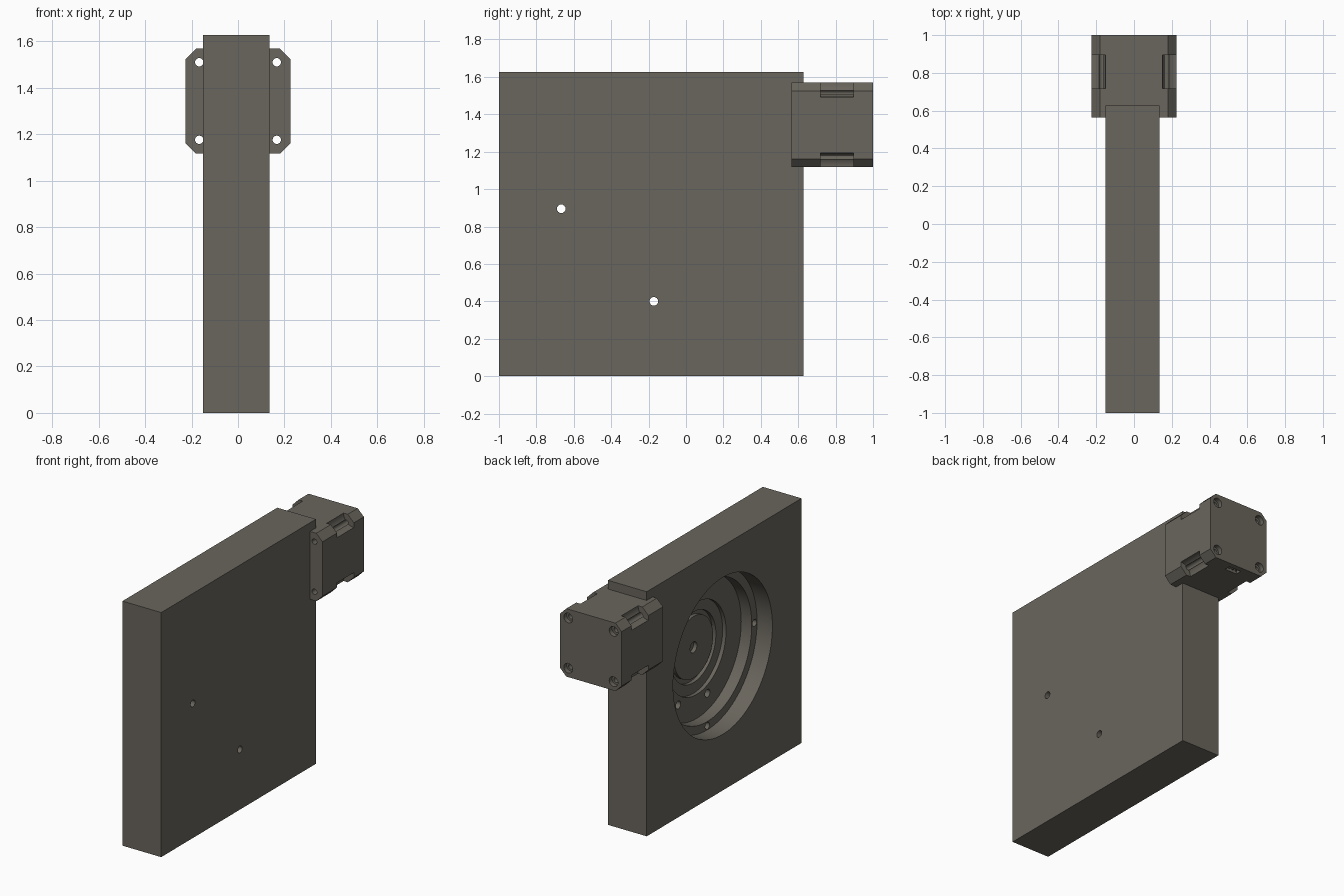
import bpy, bmesh, math
from mathutils import Matrix, Vector

if "Cube" in bpy.data.objects:
    bpy.data.objects.remove(bpy.data.objects["Cube"])

X0, X1 = -0.15, 0.135            # plate faces
CY, CZ = -0.172, 0.895           # bore centre
MZ = 1.343                       # motor axis height

dark = bpy.data.materials.new("dark_metal")
dark.diffuse_color = (0.142, 0.131, 0.109, 1)
dark.use_nodes = True
dark.node_tree.nodes["Principled BSDF"].inputs["Base Color"].default_value = dark.diffuse_color


def finish(name, bm):
    me = bpy.data.meshes.new(name)
    bmesh.ops.recalc_face_normals(bm, faces=bm.faces)
    bm.to_mesh(me)
    bm.free()
    me.materials.append(dark)
    ob = bpy.data.objects.new(name, me)
    bpy.context.collection.objects.link(ob)
    return ob


def box(name, lo, hi):
    bm = bmesh.new()
    lo, hi = Vector(lo), Vector(hi)
    m = Matrix.Translation((lo + hi) / 2) @ Matrix.Diagonal((*(hi - lo), 1))
    bmesh.ops.create_cube(bm, size=1, matrix=m)
    return finish(name, bm)


def cyl(name, axis, a, b, p, q, r, n=32):
    """Cylinder along x (p, q = y, z) or along y (p, q = x, z), from a to b."""
    bm = bmesh.new()
    mid = (a + b) / 2
    if axis == 'x':
        m = Matrix.Translation((mid, p, q)) @ Matrix.Rotation(math.pi / 2, 4, 'Y')
    else:
        m = Matrix.Translation((p, mid, q)) @ Matrix.Rotation(math.pi / 2, 4, 'X')
    bmesh.ops.create_cone(bm, cap_ends=True, segments=n, radius1=r, radius2=r,
                          depth=abs(b - a), matrix=m)
    return finish(name, bm)


def chamfered_block(name, h, c, y0, y1):
    """Square block along y, half size h, with corners cut by c."""
    bm = bmesh.new()
    pts = [(h, h - c), (h - c, h), (c - h, h), (-h, h - c),
           (-h, c - h), (c - h, -h), (h - c, -h), (h, c - h)]
    f = bm.faces.new([bm.verts.new((x, y0, z + MZ)) for x, z in pts])
    g = bmesh.ops.extrude_face_region(bm, geom=[f])['geom']
    bmesh.ops.translate(bm, vec=(0, y1 - y0, 0),
                        verts=[v for v in g if isinstance(v, bmesh.types.BMVert)])
    return finish(name, bm)


def cut(ob, cutters):
    bpy.context.view_layer.objects.active = ob
    for c in cutters:
        m = ob.modifiers.new("cut", 'BOOLEAN')
        m.operation, m.solver, m.object = 'DIFFERENCE', 'EXACT', c
        bpy.ops.object.modifier_apply(modifier=m.name)
        bpy.data.objects.remove(c)


def smooth(ob):
    bpy.ops.object.select_all(action='DESELECT')
    ob.select_set(True)
    bpy.context.view_layer.objects.active = ob
    bpy.ops.object.shade_smooth_by_angle(angle=math.radians(30))


# Plate with stepped round pocket on the left face
plate = box("plate", (X0, -1, 0), (X1, 0.627, 1.627))
cutters = [cyl("cutter", 'x', X0 - 0.1, X0 + d, CY, CZ, r, 96)
           for r, d in [(0.522, 0.113), (0.466, 0.19), (0.306, 0.215), (0.235, 0.24)]]
# Two through holes on the ledge
cutters += [cyl("cutter", 'x', X0 - 0.1, X1 + 0.1, y, z, 0.023)
            for y, z in [(CY - 0.495, CZ), (CY, CZ - 0.495)]]
# Blind screw holes in the pocket floor
for deg in (252, 303):
    a = math.radians(deg)
    cutters.append(cyl("cutter", 'x', X0 + 0.1, X0 + 0.23, CY + 0.36 * math.cos(a),
                       CZ + 0.36 * math.sin(a), 0.026, 24))
cut(plate, cutters)
smooth(plate)

# Hub disc in the middle of the pocket
hub = cyl("hub_disc", 'x', X0 + 0.215, X0 + 0.25, CY, CZ, 0.205, 64)
cut(hub, [cyl("cutter", 'x', X0 + 0.1, X0 + 0.3, CY, CZ, 0.036)])
smooth(hub)

# Motor block, its middle corners scooped out behind the screw flanges
motor = chamfered_block("motor", 0.226, 0.045, 0.565, 1.0)
signs = [(sx, sz) for sx in (-1, 1) for sz in (-1, 1)]
cut(motor, [cyl("cutter", 'y', 0.718, 0.895, sx * 0.226, MZ + sz * 0.226, 0.076, 48)
            for sx, sz in signs])
# Long screw holes with counterbores on the back
for r, y in [(0.018, 0.5), (0.032, 0.97)]:
    cut(motor, [cyl("cutter", 'y', y, 1.1, sx * 0.167, MZ + sz * 0.167, r)
                for sx, sz in signs])
# Socket underneath
cut(motor, [box("cutter", (-0.045, 0.925, MZ - 0.3), (0.045, 0.965, MZ - 0.19))])
smooth(motor)

# Socket pins
for i in (-1, 0, 1):
    box("socket_pin", (i * 0.025 - 0.005, 0.94, MZ - 0.22),
        (i * 0.025 + 0.005, 0.95, MZ - 0.185))
